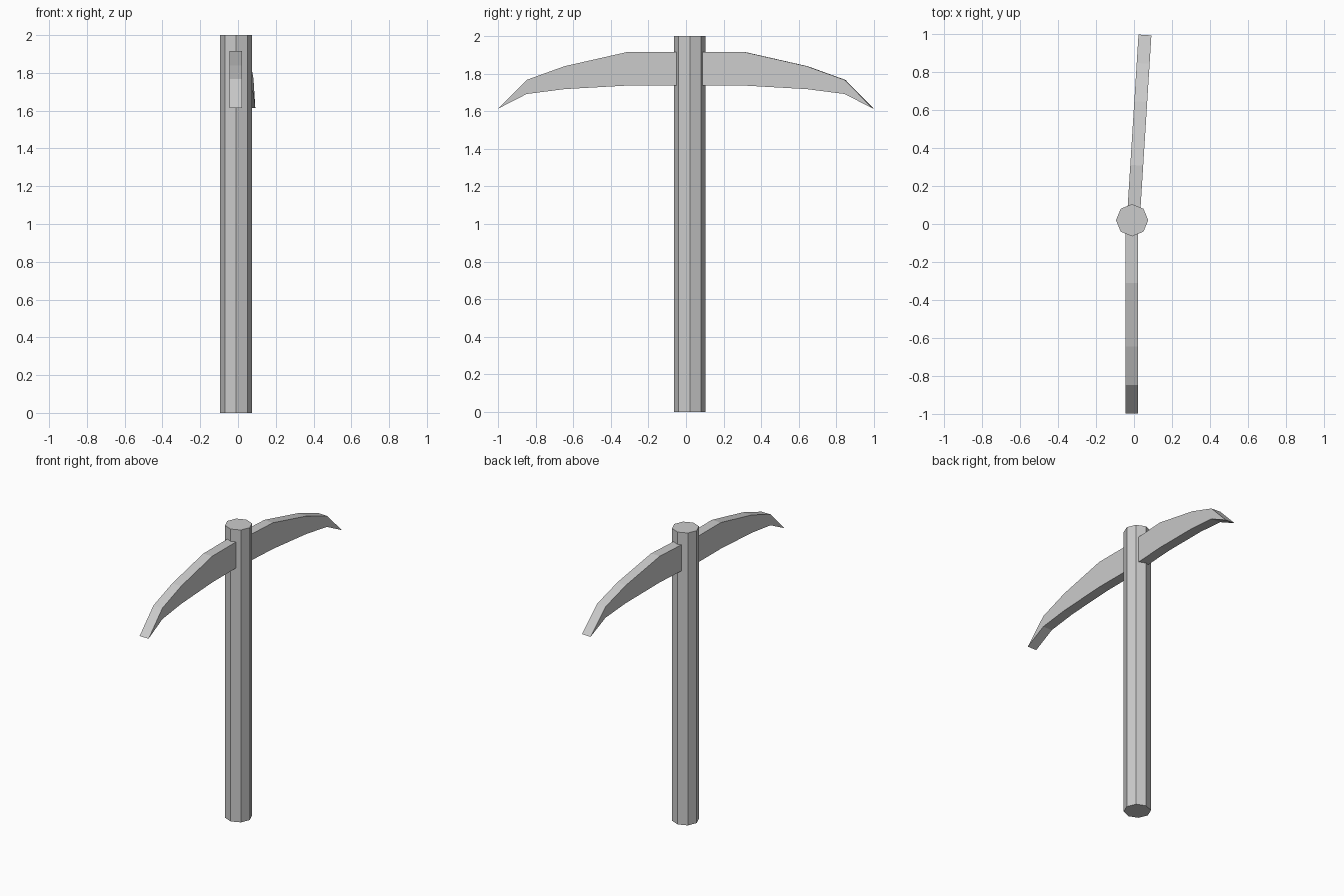
import bpy, bmesh, math

if "Cube" in bpy.data.objects:
    bpy.data.objects.remove(bpy.data.objects["Cube"])

# Handle: plain octagonal shaft with corners on the axes
bpy.ops.mesh.primitive_cylinder_add(vertices=8, radius=0.085, depth=2.0,
                                    location=(-0.01, 0.02, 1.0))
bpy.context.object.name = "handle"

# Side outline of one pick blade: distance from the handle, height
OUTLINE = [(0.0, 1.737), (0.31, 1.737), (0.646, 1.718), (0.848, 1.692), (0.998, 1.615),
           (0.848, 1.767), (0.646, 1.84), (0.31, 1.916), (0.0, 1.916)]


def blade(name, x, side, turn):
    """Extrude the outline to a flat-sided blade pointing along side * y."""
    bm = bmesh.new()
    face = bm.faces.new([bm.verts.new((-0.034, side * d, z)) for d, z in OUTLINE])
    grown = bmesh.ops.extrude_face_region(bm, geom=[face])
    new_verts = [v for v in grown["geom"] if isinstance(v, bmesh.types.BMVert)]
    bmesh.ops.translate(bm, verts=new_verts, vec=(0.068, 0, 0))
    bmesh.ops.recalc_face_normals(bm, faces=bm.faces)
    mesh = bpy.data.meshes.new(name)
    bm.to_mesh(mesh)
    bm.free()
    ob = bpy.data.objects.new(name, mesh)
    ob.location.x = x
    ob.rotation_euler.z = math.radians(turn)
    bpy.context.collection.objects.link(ob)


# Straight front blade, and the back blade set at a slight angle
blade("front_blade", -0.012, -1, 0)
blade("back_blade", -0.005, 1, -3.6)
